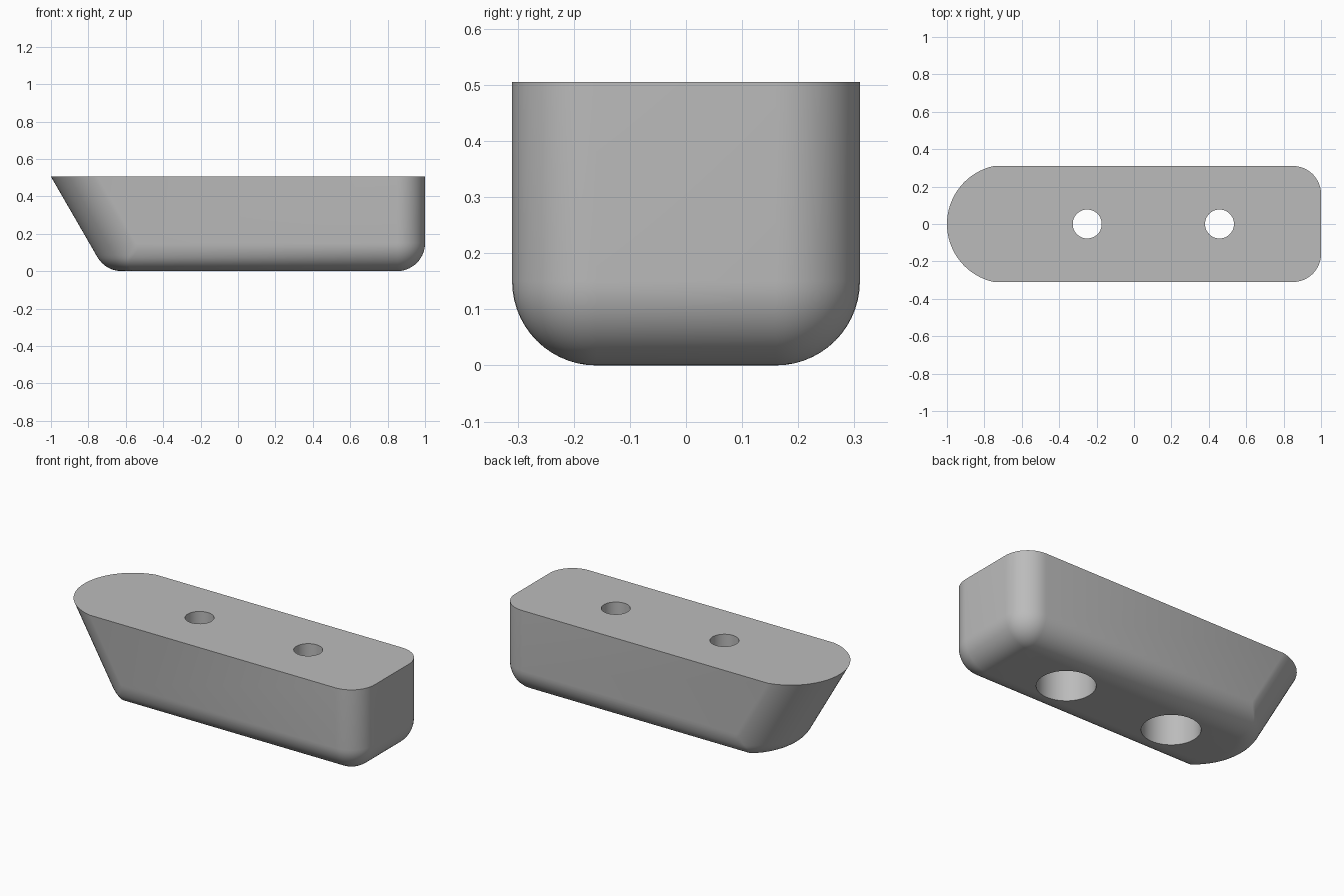
import bpy, bmesh
from math import sin, cos, asin, tan, sqrt, pi, radians

if "Cube" in bpy.data.objects:
    bpy.data.objects.remove(bpy.data.objects["Cube"])

HEIGHT, HALF_W = 0.505, 0.31
FILLET = 0.15            # bottom edge and square-end corners
NOSE_R = 0.317           # rounded slanted end
SLANT = tan(radians(30))

grey = bpy.data.materials.new("plain grey")
grey.use_nodes = True
colour = (0.5, 0.5, 0.5, 1)
grey.diffuse_color = colour
grey.node_tree.nodes["Principled BSDF"].inputs["Base Color"].default_value = colour


def loft(name, rings):
    """Skin a stack of equal-length rings and cap both ends."""
    bm = bmesh.new()
    loops = [[bm.verts.new(p) for p in ring] for ring in rings]
    for a, b in zip(loops, loops[1:]):
        for i in range(len(a)):
            j = (i + 1) % len(a)
            bm.faces.new((a[i], a[j], b[j], b[i]))
    bm.faces.new(loops[0][::-1])
    bm.faces.new(loops[-1])
    bmesh.ops.remove_doubles(bm, verts=bm.verts, dist=1e-5)
    bmesh.ops.recalc_face_normals(bm, faces=bm.faces)
    mesh = bpy.data.meshes.new(name)
    bm.to_mesh(mesh)
    bm.free()
    mesh.materials.append(grey)
    obj = bpy.data.objects.new(name, mesh)
    bpy.context.collection.objects.link(obj)
    return obj


def arc(cx, cy, r, a0, a1, n, z):
    return [(cx + r * cos(a0 + (a1 - a0) * i / n),
             cy + r * sin(a0 + (a1 - a0) * i / n), z) for i in range(n + 1)]


def outline(z):
    """Horizontal section of the body at height z."""
    drop = max(FILLET - z, 0)
    inset = FILLET - sqrt(FILLET ** 2 - drop ** 2)
    half = HALF_W - inset
    # slanted end, with its own fillet into the base
    tip = -1 + (HEIGHT - z) * SLANT
    centre = tip + NOSE_R
    if z < FILLET / 2:
        base_tangent = -1 + HEIGHT * SLANT + FILLET * tan(radians(30))
        tip = base_tangent - sqrt(FILLET ** 2 - drop ** 2)
    radius = centre - tip
    spread = asin(min(half / radius, 1))
    nose = arc(centre, 0, radius, pi - spread, pi + spread, 32, z)
    # square end with two rounded corners
    corner, cx, cy = FILLET - inset, 1 - FILLET, HALF_W - FILLET
    return (nose + arc(cx, -cy, corner, -pi / 2, 0, 12, z)
            + arc(cx, cy, corner, 0, pi / 2, 12, z))


# Body
levels = [FILLET * (1 - cos(pi / 2 * i / 14)) for i in range(15)] + [HEIGHT]
body = loft("body", [outline(z) for z in levels])

# Stepped screw holes, wide below and narrow above
for x in (-0.25, 0.457):
    steps = ((0.155, -0.1), (0.155, 0.3), (0.0775, 0.3), (0.0775, 0.6))
    cutter = loft("hole_cutter", [arc(x, 0, r, 0, 2 * pi * 47 / 48, 47, z)
                                  for r, z in steps])
    cutter.hide_render = True
    bpy.context.view_layer.objects.active = body
    cut = body.modifiers.new("hole", "BOOLEAN")
    cut.operation, cut.solver, cut.object = "DIFFERENCE", "EXACT", cutter
    bpy.ops.object.modifier_apply(modifier=cut.name)
    bpy.data.objects.remove(cutter)

# Smooth the rounded walls, keep rims crisp
bpy.ops.object.select_all(action="DESELECT")
body.select_set(True)
bpy.context.view_layer.objects.active = body
bpy.ops.object.shade_smooth_by_angle(angle=radians(30))
